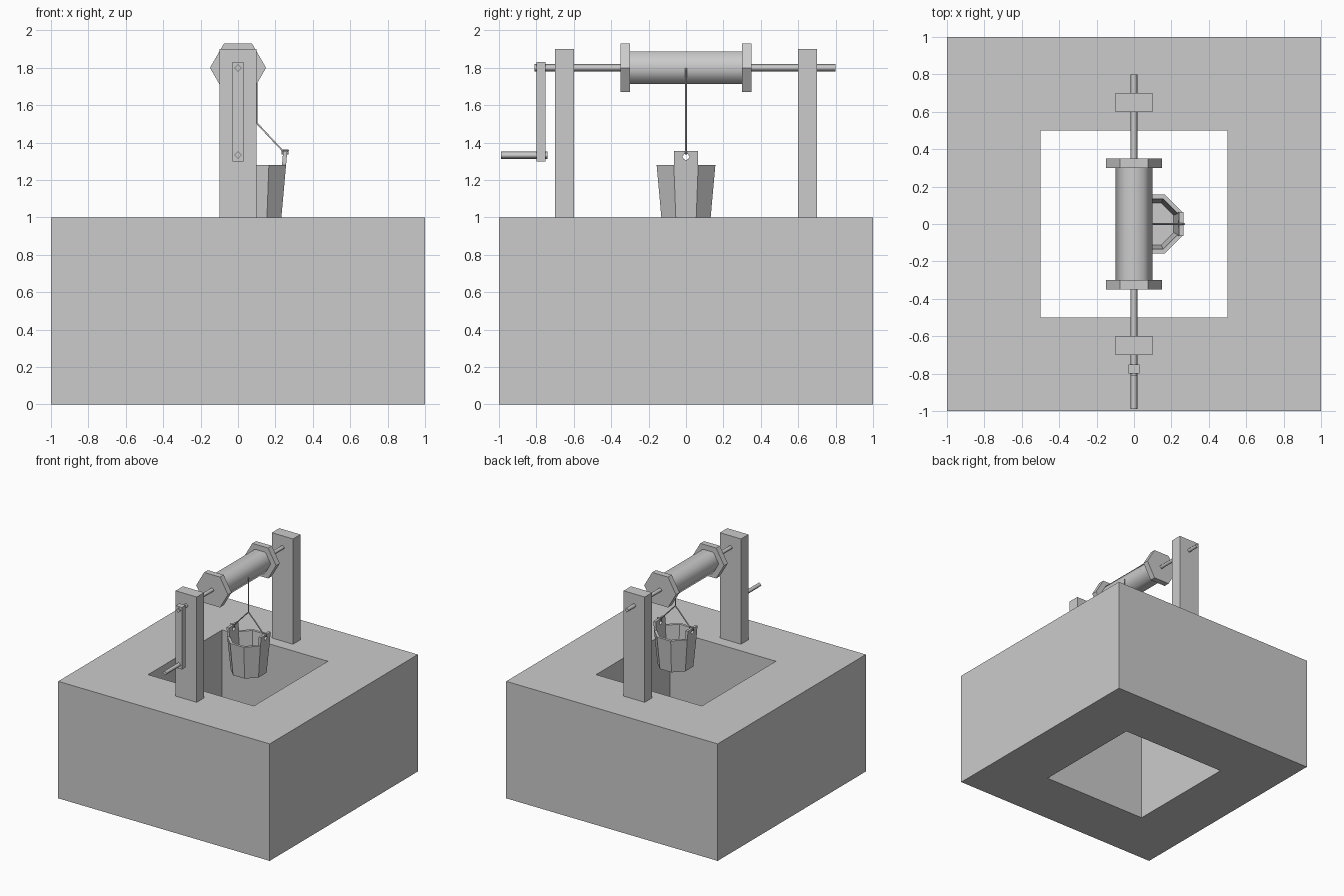
import bpy, bmesh, math
from mathutils import Vector

if "Cube" in bpy.data.objects:
    bpy.data.objects.remove(bpy.data.objects["Cube"])


def loft(name, rings, closed=False, smooth=False):
    """Skin equal-sized point rings; either cap the ends or close the last ring to the first."""
    bm = bmesh.new()
    vs = [[bm.verts.new(p) for p in r] for r in rings]
    n = len(rings[0])
    for a, b in zip(vs, vs[1:] + (vs[:1] if closed else [])):
        for i in range(n):
            j = (i + 1) % n
            bm.faces.new((a[i], a[j], b[j], b[i])).smooth = smooth
    if not closed:
        bm.faces.new(vs[0][::-1])
        bm.faces.new(vs[-1])
    bmesh.ops.recalc_face_normals(bm, faces=bm.faces)
    me = bpy.data.meshes.new(name)
    bm.to_mesh(me)
    bm.free()
    ob = bpy.data.objects.new(name, me)
    bpy.context.collection.objects.link(ob)
    return ob


def box(name, x, y, z):
    rings = [[(x[0], y[0], h), (x[1], y[0], h), (x[1], y[1], h), (x[0], y[1], h)] for h in z]
    return loft(name, rings)


def rod(name, sides, r, y0, y1, z, smooth=True):
    """Prism along y with a corner pointing to +x."""
    rings = []
    for y in (y0, y1):
        angles = [2 * math.pi * i / sides for i in range(sides)]
        rings.append([(r * math.cos(a), y, z + r * math.sin(a)) for a in angles])
    return loft(name, rings, smooth=smooth)


def square(h, z):
    return [(-h, -h, z), (h, -h, z), (h, h, z), (-h, h, z)]


def cord(name, points, r=0.005):
    cu = bpy.data.curves.new(name, 'CURVE')
    cu.dimensions = '3D'
    cu.bevel_depth = r
    cu.bevel_resolution = 1
    cu.use_fill_caps = True
    sp = cu.splines.new('POLY')
    sp.points.add(len(points) - 1)
    for p, co in zip(sp.points, points):
        p.co = (*co, 1)
    ob = bpy.data.objects.new(name, cu)
    bpy.context.collection.objects.link(ob)
    bpy.ops.object.select_all(action='DESELECT')
    ob.select_set(True)
    bpy.context.view_layer.objects.active = ob
    bpy.ops.object.convert(target='MESH')


# Well wall with a square shaft right through it
loft("well_wall", [square(1, 0), square(1, 1), square(0.5, 1), square(0.5, 0)], closed=True)

# Posts and drum flanges on both ends
for s, side in ((-1, "front"), (1, "back")):
    box(side + "_post", (-0.1, 0.1), sorted((s * 0.6, s * 0.7)), (1, 1.9))
    rod(side + "_drum_flange", 6, 0.15, s * 0.3, s * 0.35, 1.8, smooth=False)

# Drum, axle and crank
rod("drum", 6, 0.1, -0.3, 0.3, 1.8)
rod("axle", 4, 0.02, -0.81, 0.8, 1.8)
box("crank_arm", (-0.03, 0.03), (-0.8, -0.75), (1.3, 1.83))
rod("crank_handle", 4, 0.02, -0.99, -0.74, 1.333)

# Octagonal tapered bucket hanging from the side of the drum
CX, RIM, TAPER = 0.1, 1.28, 0.09


def wall(z):
    return 0.157 + (z - RIM) * TAPER      # distance from centre to flat


def octagon(apothem, z):
    r = apothem / math.cos(math.pi / 8)
    angles = [(i + 0.5) * math.pi / 4 for i in range(8)]
    return [(CX + r * math.cos(a), r * math.sin(a), z) for a in angles]


T = 0.022
loft("bucket", [octagon(wall(1), 1), octagon(wall(RIM), RIM),
                octagon(wall(RIM) - T, RIM), octagon(wall(1.02) - T, 1.02)])

# Pierced ears continuing two opposite staves, each with a rope looped over it
W, TOP, HOLE = 0.064, 1.354, 1.325
zm = (RIM + TOP) / 2
outer = [(W, zm), (W, TOP), (0, TOP), (-W, TOP), (-W, zm), (-W, RIM), (0, RIM), (W, RIM)]
inner = []
for i in range(8):
    a = i * math.pi / 4
    r = 0.02 if i % 2 == 0 else 0.0165
    inner.append((r * math.cos(a), HOLE + r * math.sin(a)))

apex = (CX, 0, 1.505)
for s, side in ((-1, "left"), (1, "right")):
    def ring(pts, inset):
        return [(CX + s * (wall(z) - inset), y, z) for y, z in pts]
    loft(side + "_bucket_ear", [ring(outer, 0), ring(inner, 0), ring(inner, T), ring(outer, T)],
         closed=True)
    xo, xi = wall(TOP) + 0.005, wall(TOP) - T - 0.005
    loop = [(xi, TOP + 0.005), (xo, TOP + 0.005), (xo - 0.002, HOLE + 0.014),
            (xi - 0.002, HOLE + 0.014), (xi, TOP + 0.003)]
    cord(side + "_bail_rope", [apex] + [(CX + s * x, 0, z) for x, z in loop])

# Main rope
cord("main_rope", [(CX, 0, 1.8), (CX, 0, 1.5)])
